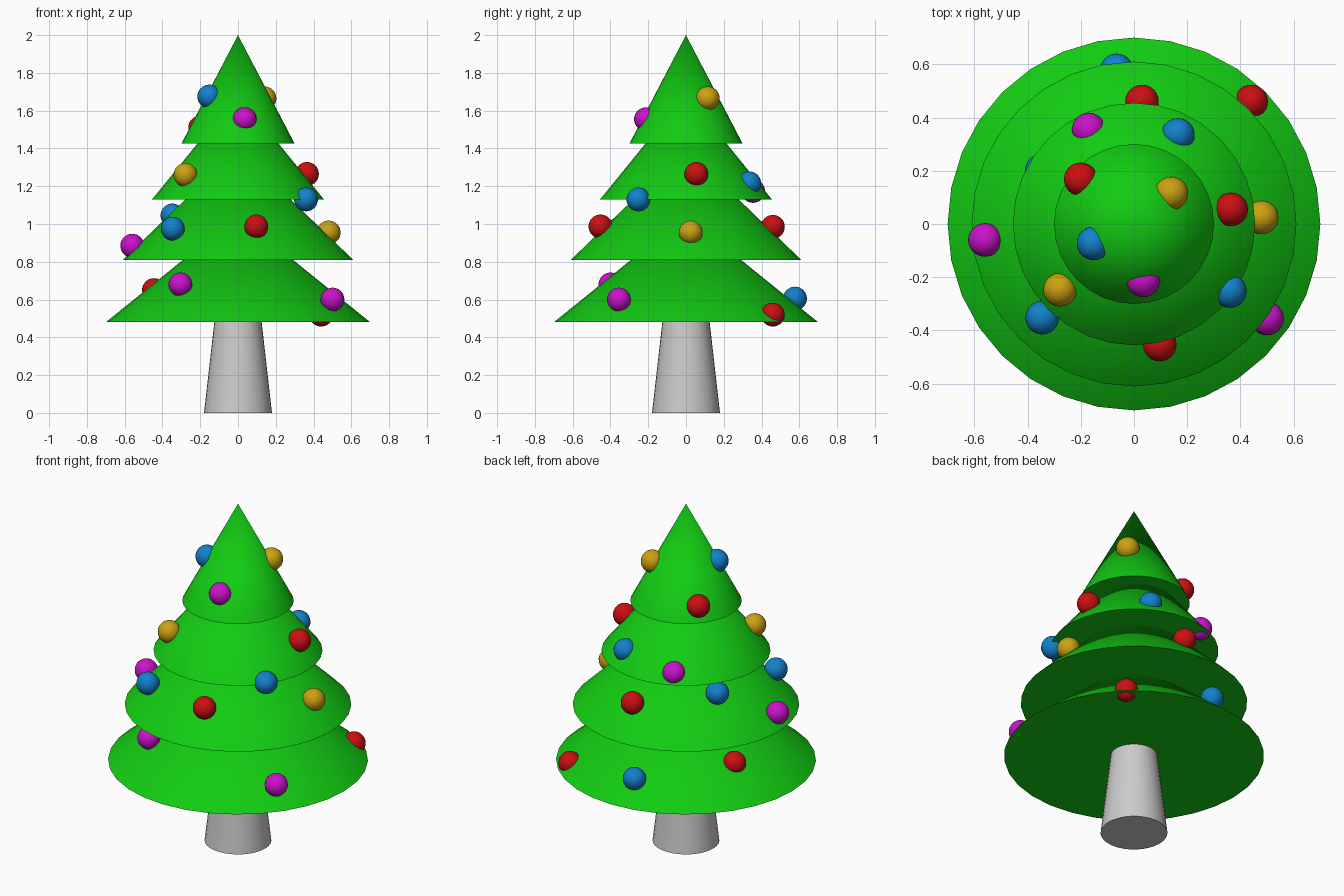
import bpy
import math

cube = bpy.data.objects.get("Cube")
if cube:
    bpy.data.objects.remove(cube, do_unlink=True)


def material(name, rgb):
    mat = bpy.data.materials.new(name)
    mat.use_nodes = True
    mat.diffuse_color = (*rgb, 1)
    bsdf = next(n for n in mat.node_tree.nodes if n.type == 'BSDF_PRINCIPLED')
    bsdf.inputs["Base Color"].default_value = (*rgb, 1)
    return mat


green = material("leaf green", (0.006, 0.60, 0.006))
grey = material("trunk grey", (0.60, 0.60, 0.60))
paint = {
    "red": material("bauble red", (0.60, 0.005, 0.006)),
    "gold": material("bauble gold", (0.60, 0.36, 0.006)),
    "blue": material("bauble blue", (0.006, 0.22, 0.60)),
    "magenta": material("bauble magenta", (0.60, 0.006, 0.60)),
}


def finish(name, mat):
    obj = bpy.context.object
    obj.name = obj.data.name = name
    obj.data.materials.append(mat)
    bpy.ops.object.shade_smooth_by_angle(angle=math.radians(35))


def cone(name, mat, z0, z1, r0, r1=0.0):
    bpy.ops.mesh.primitive_cone_add(vertices=32, radius1=r0, radius2=r1,
                                    depth=z1 - z0, location=(0, 0, (z0 + z1) / 2))
    finish(name, mat)


# Tapered trunk, ending just inside the lowest tier
cone("trunk", grey, 0.0, 0.50, 0.18, 0.123)

# Four overlapping closed cones: base height, tip height, base radius
tiers = [(0.48, 1.045, 0.70), (0.81, 1.40, 0.61),
         (1.13, 1.69, 0.455), (1.425, 2.0, 0.30)]
for i, (base, tip, radius) in enumerate(tiers, 1):
    cone(f"branch_tier_{i}", green, base, tip, radius)

# Round baubles half sunk into the tiers: colour and centre
baubles = [
    # lowest tier
    ("magenta", 0.50, -0.355, 0.60), ("red", 0.44, 0.46, 0.52),
    ("blue", -0.065, 0.577, 0.605), ("red", -0.445, 0.18, 0.65),
    ("magenta", -0.305, -0.40, 0.68),
    # second tier
    ("red", 0.03, 0.46, 0.985), ("gold", 0.48, 0.025, 0.955),
    ("red", 0.097, -0.453, 0.987), ("blue", -0.345, -0.352, 0.975),
    ("blue", -0.347, 0.20, 1.045), ("magenta", -0.56, -0.06, 0.885),
    # third tier
    ("red", 0.365, 0.055, 1.265), ("blue", 0.165, 0.335, 1.215),
    ("magenta", -0.17, 0.355, 1.175), ("gold", -0.278, -0.247, 1.26),
    ("blue", 0.36, -0.252, 1.13),
    # top tier
    ("red", -0.20, 0.168, 1.51), ("gold", 0.14, 0.115, 1.665),
    ("blue", -0.152, -0.073, 1.675), ("magenta", 0.035, -0.212, 1.555),
]
for i, (colour, x, y, z) in enumerate(baubles, 1):
    bpy.ops.mesh.primitive_uv_sphere_add(segments=24, ring_count=16, radius=0.063,
                                         location=(x, y, z))
    finish(f"{colour}_bauble_{i}", paint[colour])
